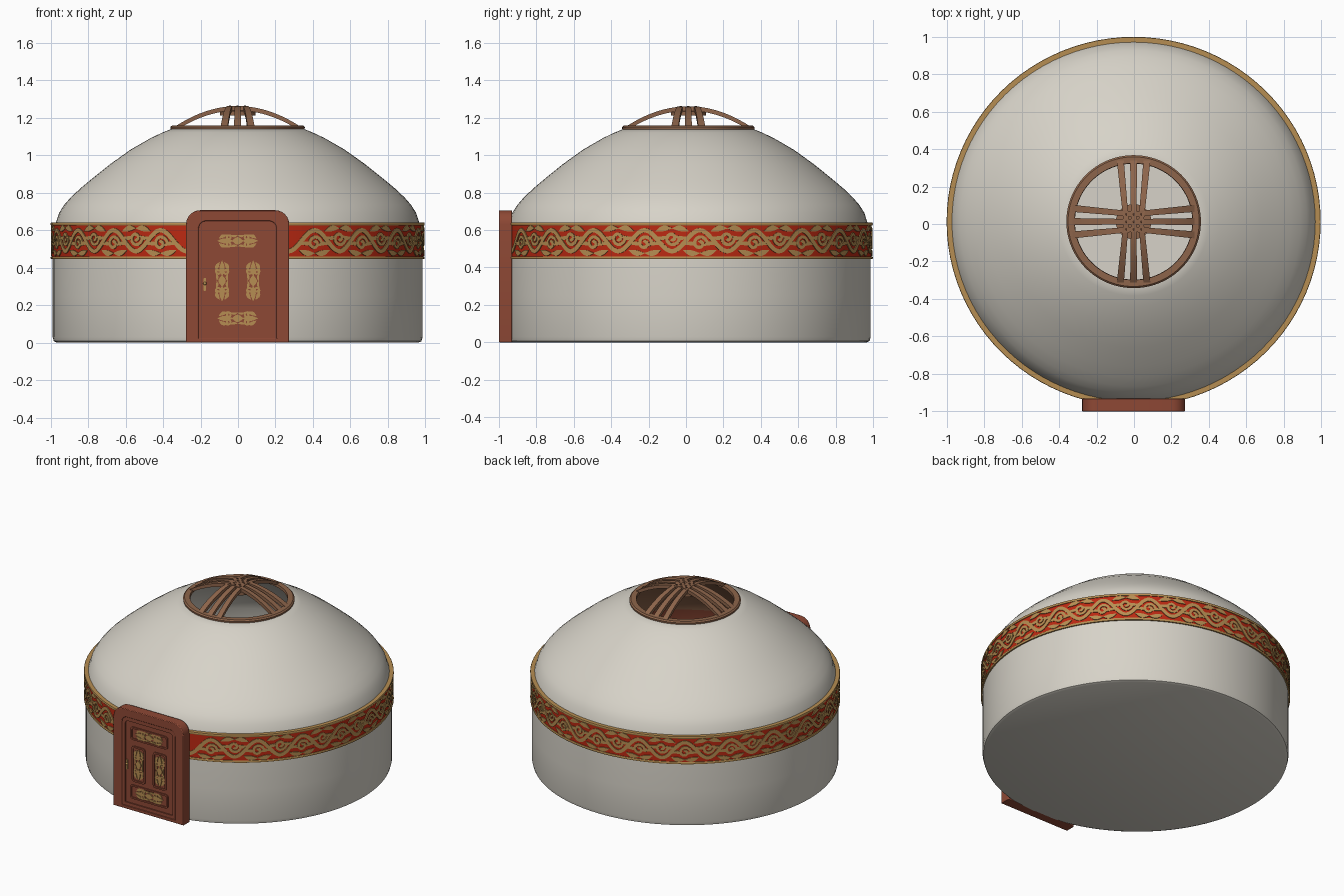
import bpy, bmesh, math
from mathutils import Vector, Matrix

if "Cube" in bpy.data.objects:
    bpy.data.objects.remove(bpy.data.objects["Cube"])

def mat(name, r, g, b):
    m = bpy.data.materials.new(name)
    m.diffuse_color = (r, g, b, 1)
    m.use_nodes = True
    m.node_tree.nodes["Principled BSDF"].inputs["Base Color"].default_value = m.diffuse_color
    return m

FELT = mat("felt white", .68, .65, .58)
RED = mat("band red", .50, .022, .006)
GOLD = mat("ornament gold", .47, .27, .085)
DOOR = mat("door red brown", .27, .065, .035)
WOOD = mat("crown wood", .27, .13, .07)
DARK = mat("dark wood", .09, .04, .022)

def finish(name, bm, mats, angle=35, bevel=0):
    bmesh.ops.remove_doubles(bm, verts=bm.verts, dist=1e-5)
    bmesh.ops.recalc_face_normals(bm, faces=bm.faces)
    me = bpy.data.meshes.new(name)
    bm.to_mesh(me)
    bm.free()
    ob = bpy.data.objects.new(name, me)
    bpy.context.collection.objects.link(ob)
    for m in mats:
        me.materials.append(m)
    bpy.ops.object.select_all(action='DESELECT')
    ob.select_set(True)
    bpy.context.view_layer.objects.active = ob
    bpy.ops.object.shade_smooth_by_angle(angle=math.radians(angle))
    if bevel:
        b = ob.modifiers.new("Bevel", 'BEVEL')
        b.width, b.segments = bevel, 2
    return ob

# the plan is very slightly oval and set back behind the door
def plan(r, a, z):
    return Vector((r * math.cos(a) - .002, .0125 + .988 * r * math.sin(a), z))

def lathe(name, prof, mats, closed=False, rule=None, n=96):
    bm = bmesh.new()
    rows = [[bm.verts.new(plan(r, 2 * math.pi * i / n, z)) for i in range(n)] for r, z in prof]
    for k in range(len(rows) if closed else len(rows) - 1):
        A, B = rows[k], rows[(k + 1) % len(rows)]
        for i in range(n):
            j = (i + 1) % n
            f = bm.faces.new((A[i], A[j], B[j], B[i]))
            if rule:
                f.material_index = rule(k, f.calc_center_median())
    return finish(name, bm, mats)

# felt body: floor, wall, domed roof with an open eye, and inner lining
outer = [(0, 0), (.965, 0), (.981, .007), (.987, .03), (.987, .25), (.987, .46), (.98, .6), (.971, .635),
         (.952, .693), (.925, .735), (.89, .775), (.84, .822), (.78, .872), (.68, .952),
         (.57, 1.03), (.46, 1.093), (.40, 1.121), (.35, 1.141)]
inner = [(.32, 1.135), (.45, 1.077), (.56, 1.015), (.77, .855), (.88, .76), (.95, .64),
         (.965, .46), (.965, .02), (0, .02)]
def lining(k, c):
    if k < len(outer) or c.y > 0 or c.z < .45:
        return 0
    return 1 if c.z > .64 else 2
lathe("felt_body", outer + inner, [FELT, WOOD, DOOR], rule=lining)

# decorated band with gold rims
lathe("band", [(.975, .45), (.991, .45), (.991, .635), (.965, .635)], [RED], True)
for nm, z in (("band_lower_rim", .445), ("band_upper_rim", .625)):
    lathe(nm, [(.97, z), (.996, z), (.998, z + .004), (.998, z + .011), (.996, z + .015), (.965, z + .015)],
          [GOLD], True)

# raised ribbon along a 2D path, placed on a surface by place(u, v, lift)
def ribbon(bm, pts, width, place, lift=.005, leaf=False):
    prev, n = None, len(pts) - 1
    for i, (u, v) in enumerate(pts):
        a, b = pts[max(i - 1, 0)], pts[min(i + 1, n)]
        dx, dy = b[0] - a[0], b[1] - a[1]
        l = math.hypot(dx, dy) or 1
        w = width / 2 * (max(.08, math.sin(math.pi * i / n)) if leaf else 1)
        nx, ny = -dy / l * w, dx / l * w
        row = [bm.verts.new(place(u + s * nx, v + s * ny, h))
               for s, h in ((1, -.002), (1, lift), (-1, lift), (-1, -.002))]
        if prev:
            for k in range(3):
                bm.faces.new((prev[k], prev[k + 1], row[k + 1], row[k]))
        prev = row

def spiral(cx, cy, r0, r1, a0, turns, sx=1, sy=1, n=18):
    out = []
    for i in range(n + 1):
        t = i / n
        r, a = r0 + (r1 - r0) * t, a0 + 2 * math.pi * turns * t
        out.append((cx + sx * r * math.cos(a), cy + sy * r * math.sin(a)))
    return out

def arc(p, q, bulge, n=8):
    return [(p[0] + (q[0] - p[0]) * i / n,
             p[1] + (q[1] - p[1]) * i / n + bulge * math.sin(math.pi * i / n)) for i in range(n + 1)]

# scrolling vine around the band, leaving out the doorway
GAP, N = .275, 19
P = (2 * math.pi - 2 * GAP) / N
def on_band(u, v, h):
    return plan(.991 + h, -math.pi / 2 + GAP + u, .543 + v)
bm = bmesh.new()
ribbon(bm, [(P * i / 24, -.056 * math.cos(2 * math.pi * i / 24)) for i in range(24 * N + 1)], .024, on_band)
for k in range(2 * N):
    c, s = (k + .5) * P / 2 + P / 4, (1 if k % 2 == 0 else -1)
    if k == 2 * N - 1:
        continue
    ribbon(bm, spiral(c, -.014 * s, .042, .006, -.3, 1.4, 1, s), .018, on_band)
    for d in (-1, 1):
        ribbon(bm, arc((c, -.066 * s), (c + d * .3 * P, -.05 * s), -.008 * s), .03, on_band, .005, True)
        ribbon(bm, arc((c + d * .05 * P, -.03 * s), (c + d * .27 * P, -.022 * s), .012 * s), .022, on_band, .004, True)
finish("band_scrollwork", bm, [GOLD])

# outlines and plates for the door
def rrect(x0, x1, z0, z1, rt, rb, n=6):
    pts = []
    for cx, cz, r, a in ((x1 - rt, z1 - rt, rt, 0), (x0 + rt, z1 - rt, rt, 90),
                         (x0 + rb, z0 + rb, rb, 180), (x1 - rb, z0 + rb, rb, 270)):
        for i in range(n + 1):
            t = math.radians(a + 90 * i / n)
            pts.append((cx + r * math.cos(t), cz + r * math.sin(t)))
    return pts

def plate(name, loop, yf, yb, m, hole=None, bevel=0):
    bm = bmesh.new()
    row = lambda lp, y: [bm.verts.new((x, y, z)) for x, z in lp]
    F, B = row(loop, yf), row(loop, yb)
    strips = [(F, B)]
    if hole:
        f, b = row(hole, yf), row(hole, yb)
        strips += [(F, f), (f, b), (b, B)]
    else:
        bm.faces.new(F)
        bm.faces.new(B)
    n = len(loop)
    for A, C in strips:
        for i in range(n):
            bm.faces.new((A[i], A[(i + 1) % n], C[(i + 1) % n], C[i]))
    return finish(name, bm, [m], 35, bevel)

# door frame, stepped surround and leaf
plate("door_frame", rrect(-.277, .273, 0, .706, .075, .002), -1, -.93, DOOR,
      rrect(-.21, .206, .022, .648, .04, .002), .005)
plate("door_surround", rrect(-.212, .208, .02, .65, .042, .002), -.995, -.95, DOOR,
      rrect(-.188, .184, .045, .622, .025, .002))
plate("door_leaf", rrect(-.19, .186, .04, .624, .026, .002), -.987, -.94, DOOR)

# carved panels: raised moulding plus mirrored gold ornament
def on_door(x, z, h):
    return Vector((x, -.987 - h, z))
panels = [("top", -.147, .143, .497, .588, False), ("left", -.137, -.033, .203, .455, True),
          ("right", .029, .133, .203, .455, True), ("bottom", -.15, .146, .08, .178, False)]
orn = bmesh.new()
for nm, x0, x1, z0, z1, tall in panels:
    plate(nm + "_panel_moulding", rrect(x0, x1, z0, z1, .018, .018), -.995, -.985, DOOR,
          rrect(x0 + .011, x1 - .011, z0 + .011, z1 - .011, .011, .011))
    cx, cz = (x0 + x1) / 2, (z0 + z1) / 2
    L = .108
    def place(u, v, h):
        return on_door(cx + v, cz + u, h) if tall else on_door(cx + u, cz + v, h)
    ribbon(orn, arc((-.03, 0), (.03, 0), 0), .04, place, .007, True)
    for s in (-1, 1):
        ribbon(orn, arc((s * .025, 0), (s * L, 0), 0), .028, place, .006, True)
        for t in (-1, 1):
            ribbon(orn, spiral(s * .05, t * .018, .017, .004, .4, 1.2, s, t, 14), .011, place)
            ribbon(orn, arc((s * .055, t * .03), (s * .1, t * .012), t * .006), .02, place, .005, True)
            ribbon(orn, arc((0, t * .03), (s * .04, t * .033), t * -.006), .013, place, .005, True)
finish("door_ornaments", orn, [GOLD])

# door handle
plate("handle_plate", rrect(-.184, -.17, .275, .345, .006, .006), -.992, -.985, GOLD)
bm = bmesh.new()
bmesh.ops.create_uvsphere(bm, u_segments=12, v_segments=8, radius=.009,
                          matrix=Matrix.Translation((-.177, -.991, .315)))
finish("handle_knob", bm, [GOLD])

# crown: ring, four bundles of three arched spokes, hub and pegs
lathe("crown_ring", [(.313, 1.139), (.357, 1.136), (.359, 1.15), (.35, 1.158), (.315, 1.158)], [WOOD], True)
lathe("crown_hub", [(0, 1.212), (.095, 1.212), (.095, 1.235), (0, 1.24)], [WOOD], n=32)
bm = bmesh.new()
for q in range(4):
    rot = Matrix.Rotation(q * math.pi / 2, 3, 'Z')
    for off in (-1, 0, 1):
        prev = None
        for i in range(11):
            t = i / 10
            r, mid = .338 * t, off * (.04 + .032 * t)
            z = 1.15 + .112 * (1 - t ** 2)
            w = .014 + .005 * t
            row = [bm.verts.new(rot @ Vector((r, mid + a * w, z - d)) + Vector((-.002, .0125, 0)))
                   for a, d in ((-1, 0), (1, 0), (1, .024), (-1, .024))]
            if prev:
                for k in range(4):
                    bm.faces.new((prev[k], prev[(k + 1) % 4], row[(k + 1) % 4], row[k]))
            else:
                bm.faces.new(row)
            prev = row
        bm.faces.new(prev)
finish("crown_spokes", bm, [WOOD])
bm = bmesh.new()
for i in range(-1, 2):
    for j in range(-1, 2):
        bmesh.ops.create_cone(bm, cap_ends=True, segments=10, radius1=.007, radius2=.006, depth=.012,
                              matrix=Matrix.Translation((i * .04 - .002, j * .04 + .0125, 1.258)))
finish("crown_pegs", bm, [DARK])
